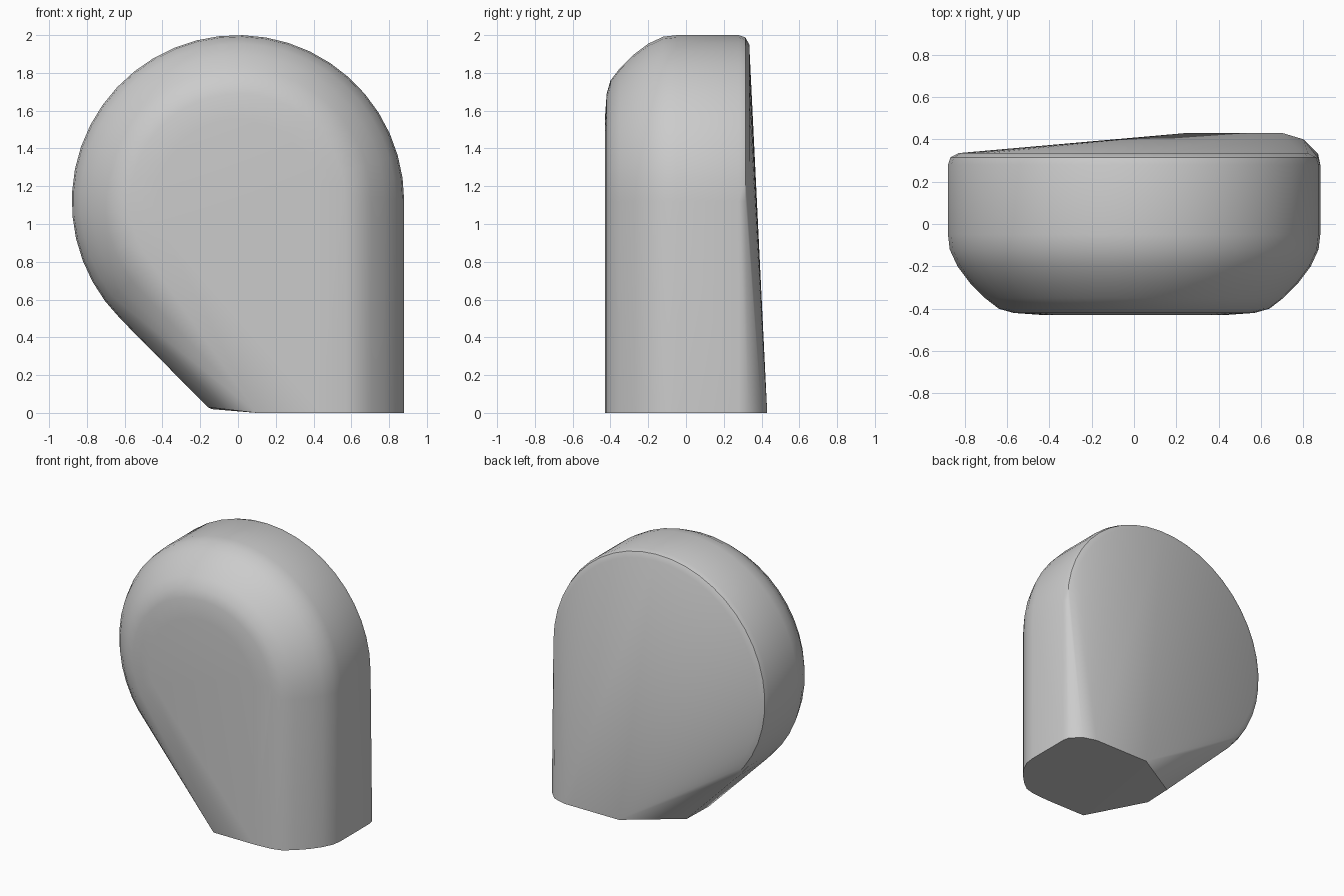
import bpy, bmesh, math

default = bpy.data.objects.get("Cube")
if default:
    bpy.data.objects.remove(default, do_unlink=True)

RADIUS, CENTRE_Z, STEPS = 0.88, 1.12, 28

# Edge rounding from front to back: (depth, inset from the outline)
rim_profile = [(-0.43, 0.45), (-0.42, 0.31), (-0.4, 0.24), (-0.35, 0.175),
               (-0.28, 0.105), (-0.2, 0.045), (-0.12, 0.008), (-0.05, 0),
               (0.28, 0), (0.315, 0.012), (0.335, 0.05)]


def arch(y, inset):
    """Arc from the straight side, over the top, to the slanted side."""
    r = RADIUS - inset
    for i in range(STEPS + 1):
        a = math.radians(225) * i / STEPS
        yield (r * math.cos(a), y, CENTRE_Z + r * math.sin(a))


points = [p for y, inset in rim_profile for p in arch(y, inset)]

# Foot outline: rounded front corner, wider back corner
foot = [(RADIUS - inset, y) for y, inset in rim_profile if y < 0.3]
foot += [(0.1, -0.43), (0.87, 0.33), (0.8, 0.4), (0.7, 0.43), (0.25, 0.43)]
points += [(x, y, 0) for x, y in foot]

# Slightly raised toe below the slanted side
points += [(-0.16, -0.04, 0.03), (-0.14, 0.19, 0.02)]

# Rounded body wrapped around the sections
bm = bmesh.new()
for p in points:
    bm.verts.new(p)
hull = bmesh.ops.convex_hull(bm, input=bm.verts[:])
spare = {v for v in hull["geom_interior"] + hull["geom_unused"]
         if isinstance(v, bmesh.types.BMVert)}
bmesh.ops.delete(bm, geom=list(spare), context='VERTS')
bmesh.ops.dissolve_limit(bm, angle_limit=math.radians(0.5),
                         verts=bm.verts[:], edges=bm.edges[:])
bmesh.ops.recalc_face_normals(bm, faces=bm.faces[:])

mesh = bpy.data.meshes.new("rounded_body")
bm.to_mesh(mesh)
bm.free()
body = bpy.data.objects.new("rounded_body", mesh)
bpy.context.collection.objects.link(body)

bpy.ops.object.select_all(action='DESELECT')
body.select_set(True)
bpy.context.view_layer.objects.active = body
bpy.ops.object.shade_smooth_by_angle(angle=math.radians(30))
